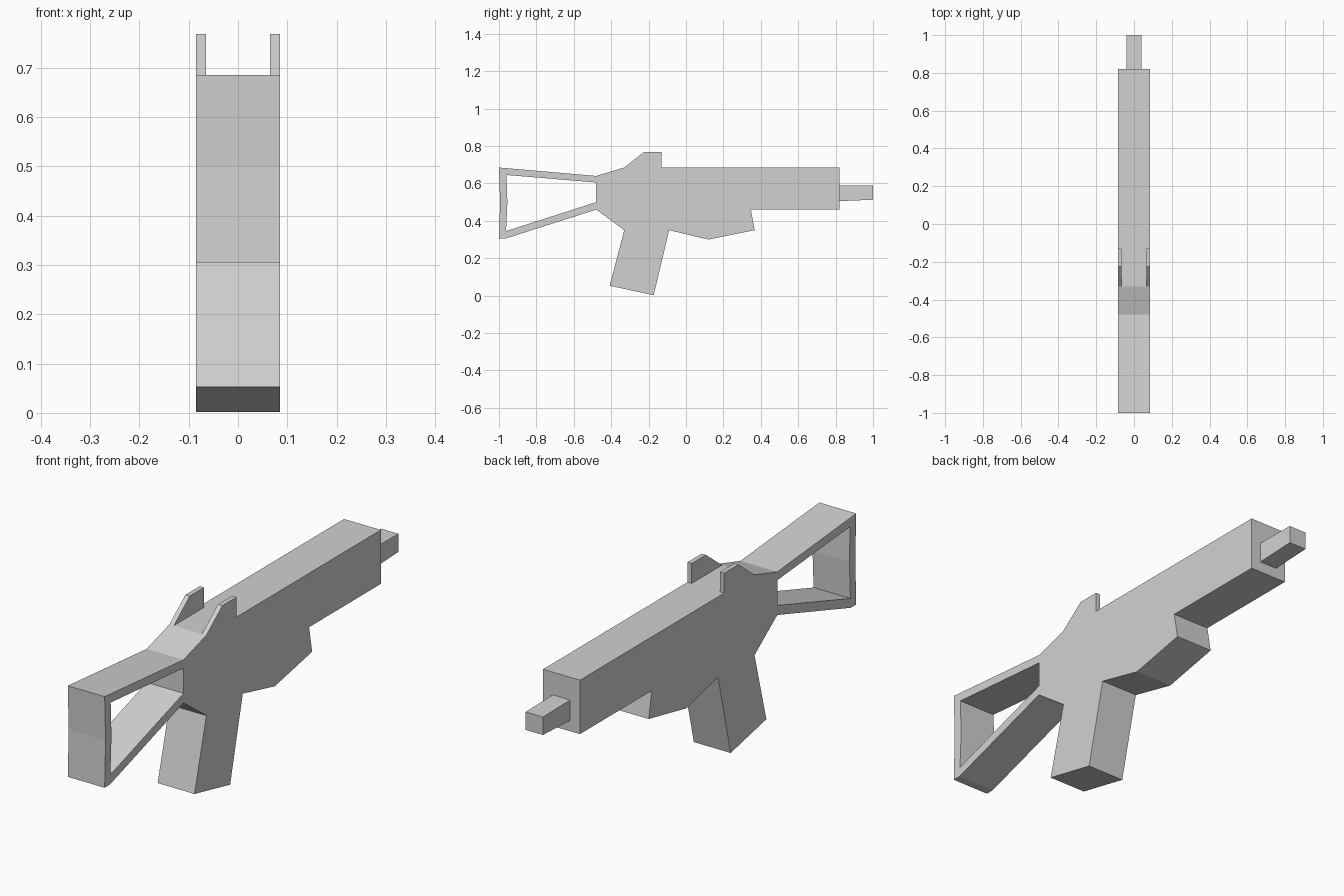
import bpy
import bmesh
from mathutils import Vector

cube = bpy.data.objects.get("Cube")
if cube:
    bpy.data.objects.remove(cube, do_unlink=True)

grey = bpy.data.materials.new("plain grey")
grey.use_nodes = True
colour = (0.64, 0.64, 0.64, 1)
grey.diffuse_color = colour
grey.node_tree.nodes["Principled BSDF"].inputs["Base Color"].default_value = colour


def prism(name, outlines, half_width):
    """Extrude joined side outlines of (y, z) points across x."""
    bm = bmesh.new()
    for outline in outlines:
        bm.faces.new([bm.verts.new((-half_width, y, z)) for y, z in outline])
    bmesh.ops.remove_doubles(bm, verts=bm.verts, dist=0.0005)
    result = bmesh.ops.extrude_face_region(bm, geom=bm.faces[:], use_keep_orig=True)
    moved = [v for v in result["geom"] if isinstance(v, bmesh.types.BMVert)]
    bmesh.ops.translate(bm, verts=moved, vec=Vector((2 * half_width, 0, 0)))
    bmesh.ops.recalc_face_normals(bm, faces=bm.faces)
    mesh = bpy.data.meshes.new(name)
    bm.to_mesh(mesh)
    bm.free()
    mesh.materials.append(grey)
    obj = bpy.data.objects.new(name, mesh)
    bpy.context.collection.objects.link(obj)
    return obj


# Receiver side outline with grip, fore grip and raised sights
receiver = [(-0.48, 0.64), (-0.33, 0.685), (-0.225, 0.768), (-0.13, 0.768),
            (-0.13, 0.685), (0.82, 0.685), (0.82, 0.46), (0.347, 0.46),
            (0.367, 0.35), (0.12, 0.3), (-0.09, 0.35), (-0.173, 0.002),
            (-0.408, 0.053), (-0.33, 0.35), (-0.48, 0.46),
            (-0.48, 0.5), (-0.48, 0.605)]

# Open stock: matching outer and inner rings, joined by quads
outer = [(-0.48, 0.64), (-1, 0.685), (-0.994, 0.5), (-1, 0.305),
         (-0.965, 0.305), (-0.48, 0.46)]
inner = [(-0.48, 0.605), (-0.96, 0.645), (-0.955, 0.5), (-0.962, 0.345),
         (-0.962, 0.345), (-0.48, 0.5)]
stock = []
for i in range(len(outer) - 1):
    ring = [outer[i], outer[i + 1], inner[i + 1], inner[i]]
    stock.append(list(dict.fromkeys(ring)))

body = prism("receiver_and_stock", [receiver] + stock, 0.085)

# Slot between the two sight plates
slot = prism("sight_slot_cutter",
             [[(-0.4, 0.685), (-0.4, 0.9), (-0.05, 0.9), (-0.05, 0.685)]], 0.065)
slot.hide_render = True
cut = body.modifiers.new("sight_slot", "BOOLEAN")
cut.operation = "DIFFERENCE"
cut.solver = "EXACT"
cut.object = slot
bpy.context.view_layer.objects.active = body
bpy.ops.object.modifier_apply(modifier=cut.name)
bpy.data.objects.remove(slot, do_unlink=True)

# Square barrel
prism("barrel", [[(0.82, 0.505), (0.82, 0.59), (1, 0.588), (1, 0.513)]], 0.04)
